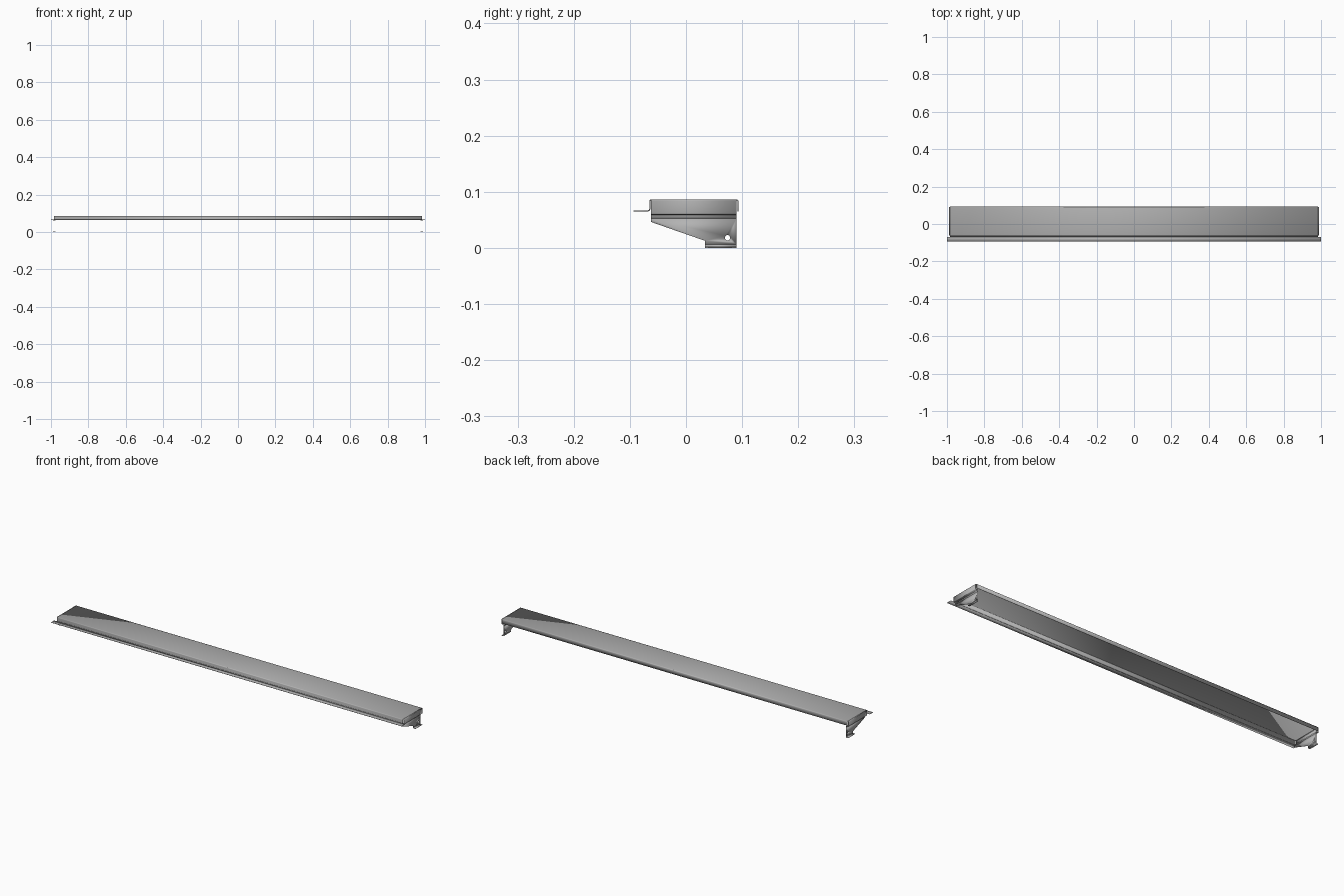
import bpy, bmesh, math

cube = bpy.data.objects.get("Cube")
if cube:
    bpy.data.objects.remove(cube, do_unlink=True)

THICK = 0.002
steel = bpy.data.materials.new("grey_steel")
steel.use_nodes = True
steel.diffuse_color = (0.45, 0.45, 0.45, 1)
steel.node_tree.nodes["Principled BSDF"].inputs["Base Color"].default_value = (0.45, 0.45, 0.45, 1)


def finish(name, bm, bend=0, mirrored=False):
    """Turn a thin surface into a sheet-metal part with rounded bends."""
    mesh = bpy.data.meshes.new(name)
    bm.to_mesh(mesh)
    bm.free()
    mesh.materials.append(steel)
    obj = bpy.data.objects.new(name, mesh)
    bpy.context.collection.objects.link(obj)
    if bend:
        bevel = obj.modifiers.new("bends", 'BEVEL')
        bevel.width = bend
        bevel.segments = 3
        bevel.limit_method = 'ANGLE'
    solid = obj.modifiers.new("thickness", 'SOLIDIFY')
    solid.thickness = THICK
    solid.offset = 0
    if mirrored:
        obj.modifiers.new("other_end", 'MIRROR').use_mirror_merge = False
    bpy.ops.object.select_all(action='DESELECT')
    obj.select_set(True)
    bpy.context.view_layer.objects.active = obj
    bpy.ops.object.shade_smooth_by_angle(angle=math.radians(35))
    return obj


def strip(name, path, place, start, end, **options):
    """Sweep an open path from start to end along the remaining axis."""
    bm = bmesh.new()
    rows = [[bm.verts.new(place(a, b, t)) for a, b in path] for t in (start, end)]
    for i in range(len(path) - 1):
        bm.faces.new((rows[0][i], rows[0][i + 1], rows[1][i + 1], rows[1][i]))
    bmesh.ops.recalc_face_normals(bm, faces=bm.faces)
    return finish(name, bm, **options)


def along_x(y, z, t):
    return (t, y, z)


def along_y(x, z, t):
    return (x, t, z)


TOP = 0.0855
LIP = 0.066

# Long tray with front riser and back flange
strip("shelf_tray", [(-0.069, LIP), (-0.0645, LIP), (-0.0645, TOP), (0.0925, TOP), (0.0925, 0.065)],
      along_x, -0.985, 0.985, bend=0.003)

# Wider front lip
strip("front_lip", [(-0.0935, LIP), (-0.069, LIP)], along_x, -1, 1)

# End flanges with inward step
strip("end_flange", [(0.985, TOP), (0.989, TOP), (0.989, 0.06), (0.976, 0.06), (0.976, 0.052)],
      along_y, -0.062, 0.09, bend=0.002, mirrored=True)

# Tapered brackets with a bolt hole
bm = bmesh.new()
outline = [(-0.062, 0.052), (-0.062, 0.046), (0.034, 0.0125), (0.034, 0.006), (0.09, 0.006), (0.09, 0.052)]
hole = [(0.074 + 0.0048 * math.cos(k * math.tau / 16), 0.018 + 0.0048 * math.sin(k * math.tau / 16))
        for k in range(16)]
for loop in (outline, hole):
    verts = [bm.verts.new((0.976, y, z)) for y, z in loop]
    for i, v in enumerate(verts):
        bm.edges.new((v, verts[i - 1]))
bmesh.ops.triangle_fill(bm, use_beauty=True, edges=bm.edges[:], normal=(1, 0, 0))
bmesh.ops.dissolve_limit(bm, angle_limit=0.01, verts=bm.verts[:], edges=bm.edges[:])
finish("end_bracket", bm, mirrored=True)

# Outward feet under the brackets
strip("bracket_foot", [(0.976, 0.006), (0.976, 0.001), (0.988, 0.001)],
      along_y, 0.034, 0.09, bend=0.002, mirrored=True)
